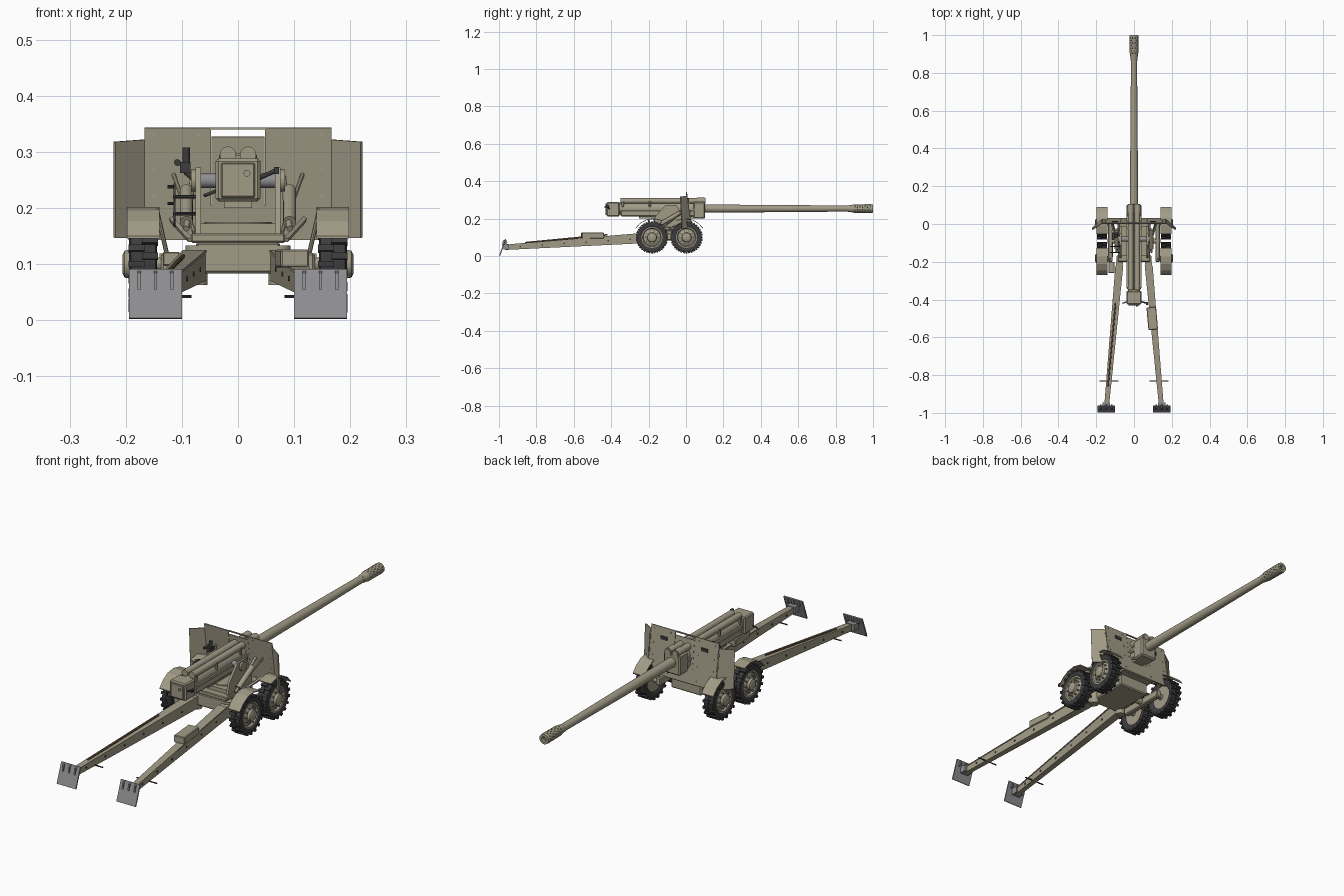
import bpy, bmesh
from math import sin, cos, pi, radians
from mathutils import Vector, Matrix

if "Cube" in bpy.data.objects:
    bpy.data.objects.remove(bpy.data.objects["Cube"])

def mat(name, c):
    m = bpy.data.materials.new(name)
    m.diffuse_color = (*c, 1)
    m.use_nodes = True
    m.node_tree.nodes["Principled BSDF"].inputs["Base Color"].default_value = m.diffuse_color
    return m
TAN = mat("tan_paint", (0.36, 0.33, 0.24))
DARK = mat("rubber_black", (0.045, 0.045, 0.048))
STEEL = mat("steel", (0.27, 0.27, 0.28))
WOOD = mat("wood", (0.2, 0.12, 0.07))

def finish(name, bm, m=TAN, smooth=False):
    bmesh.ops.recalc_face_normals(bm, faces=bm.faces[:])
    me = bpy.data.meshes.new(name)
    bm.to_mesh(me)
    bm.free()
    me.materials.append(m)
    o = bpy.data.objects.new(name, me)
    bpy.context.collection.objects.link(o)
    if smooth:
        bpy.ops.object.select_all(action='DESELECT')
        o.select_set(True)
        bpy.context.view_layer.objects.active = o
        bpy.ops.object.shade_smooth_by_angle(angle=radians(35))
    return o

def add_box(bm, lo, hi, rot=None):
    lo, hi = Vector(lo), Vector(hi)
    M = Matrix.Translation((lo + hi) / 2) @ (rot or Matrix()) @ Matrix.Diagonal((*(hi - lo), 1))
    bmesh.ops.create_cube(bm, size=1, matrix=M)

def box(name, lo, hi, m=TAN, bevel=0, rot=None):
    bm = bmesh.new()
    add_box(bm, lo, hi, rot)
    if bevel:
        bmesh.ops.bevel(bm, geom=bm.edges[:], offset=bevel, segments=1, affect='EDGES')
    return finish(name, bm, m)

def add_rod(bm, a, b, r, n=16):
    a, b = Vector(a), Vector(b)
    M = Matrix.Translation((a + b) / 2) @ (b - a).to_track_quat('Z', 'Y').to_matrix().to_4x4()
    bmesh.ops.create_cone(bm, cap_ends=True, segments=n, radius1=r, radius2=r, depth=(b - a).length, matrix=M)

def rod(name, a, b, r, m=TAN, n=16):
    bm = bmesh.new()
    add_rod(bm, a, b, r, n)
    return finish(name, bm, m, True)

def lathe(name, prof, axis, centre, m=TAN, n=32):
    """Spin a closed (along, radius) profile round the x or y axis."""
    bm = bmesh.new()
    rings = []
    for k in range(n):
        c, s = cos(2 * pi * k / n), sin(2 * pi * k / n)
        rings.append([bm.verts.new(Vector(centre) + Vector((t, r * c, r * s) if axis == 'X' else (r * c, t, r * s)))
                      for t, r in prof])
    for k in range(n):
        A, B = rings[k], rings[(k + 1) % n]
        for i in range(len(prof)):
            j = (i + 1) % len(prof)
            bm.faces.new((A[i], A[j], B[j], B[i]))
    return finish(name, bm, m, True)

def plate(name, pts, thick, m=TAN):
    """Flat 3D polygon thickened about its middle."""
    bm = bmesh.new()
    f = bm.faces.new([bm.verts.new(p) for p in pts])
    f.normal_update()
    nrm = f.normal.copy()
    new = bmesh.ops.extrude_face_region(bm, geom=[f])['geom']
    bmesh.ops.translate(bm, verts=[v for v in new if isinstance(v, bmesh.types.BMVert)], vec=nrm * thick)
    bmesh.ops.translate(bm, verts=bm.verts[:], vec=-nrm * thick / 2)
    return finish(name, bm, m)

def beam(name, a, b, sa, sb, m=TAN):
    """Tapered rectangular beam between two xz sections (w, h)."""
    bm = bmesh.new()
    q = [[bm.verts.new((p[0] + i * s[0] / 2, p[1], p[2] + k * s[1] / 2))
          for i, k in ((-1, -1), (1, -1), (1, 1), (-1, 1))] for p, s in ((a, sa), (b, sb))]
    for ring in q:
        bm.faces.new(ring)
    for i in range(4):
        j = (i + 1) % 4
        bm.faces.new((q[0][i], q[0][j], q[1][j], q[1][i]))
    return finish(name, bm, m)

# --- Barrel and perforated muzzle brake
BZ = 0.254
lathe("barrel", [(-.36, .012), (-.36, .024), (.06, .024), (.1, .0215), (.45, .0195), (.88, .016), (.89, .016), (.89, .012)],
      'Y', (0, 0, BZ))
brake = lathe("muzzle_brake", [(.865, .011), (.865, .017), (.885, .0195), (.9, .0225), (.99, .0235), (1, .022), (1, .011)],
              'Y', (0, 0, BZ), n=40)
bm = bmesh.new()
for i in range(7):
    for k in range(10):
        a = 2 * pi * (k + .5 * (i % 2)) / 10
        d = Vector((cos(a), 0, sin(a)))
        p = Vector((0, .904 + i * .0135, BZ))
        add_rod(bm, p + d * .0098, p + d * .03, .0029, 8)
cutter = finish("brake_hole_cutter", bm)
cutter.hide_render = True
mod = brake.modifiers.new("holes", 'BOOLEAN')
mod.operation, mod.object, mod.solver = 'DIFFERENCE', cutter, 'EXACT'
bpy.context.view_layer.objects.active = brake
bpy.ops.object.modifier_apply(modifier="holes")
bpy.data.objects.remove(cutter)

# --- Breech, cradle and recoil cylinders
box("breech_ring", (-.04, -.425, .212), (.04, -.355, .288), bevel=.005)
box("breech_block", (-.03, -.431, .219), (.03, -.42, .28), bevel=.002)
rod("firing_pin_cap", (.016, -.437, .262), (.016, -.43, .262), .006)
rod("breech_lever", (.035, -.41, .252), (.07, -.42, .268), .004, DARK)
box("breech_lever_grip", (.064, -.428, .261), (.073, -.412, .273), DARK)
rod("breech_catch", (-.06, -.42, .222), (-.035, -.41, .232), .003, DARK)
rod("barrel_jacket", (0, -.36, BZ), (0, .06, BZ), .033, n=32)
box("cradle_trough", (-.036, -.35, .212), (.036, .06, .246), bevel=.006)
box("cradle_front_block", (-.04, .04, .2), (.04, .102, .29), bevel=.006)
box("cradle_under_rail", (-.025, -.25, .2), (.025, .06, .215))
for s, side in ((-1, "left"), (1, "right")):
    rod(side + "_recoil_cylinder", (s * .018, -.35, .295), (s * .018, .105, .295), .0145, n=24)
    rod(side + "_recoil_cap", (s * .018, .06, .295), (s * .018, .1, .295), .017, n=24)
    box(side + "_cradle_rail", (s * .036 - .004, -.34, .243), (s * .036 + .004, .05, .253))
for y in (-.345, -.2, -.03):
    box("cylinder_clamp", (-.034, y, .262), (.034, y + .014, .298), bevel=.004)

# --- Carriage body
box("carriage_body", (-.075, -.2, .083), (.075, .0, .14), bevel=.005)
box("carriage_deck", (-.084, -.2, .138), (.084, .03, .155), bevel=.003)
rod("turntable", (0, -.09, .15), (0, -.09, .175), .06, n=32)
box("saddle_base", (-.074, -.17, .155), (.074, -.01, .172))
rod("trunnion_shaft", (-.066, -.08, .249), (.066, -.08, .249), .0135, STEEL)

# --- Shield (leans back, open in the middle)
sy = lambda z: .03 - (z - .143) * .14
P = lambda x, z: (x, sy(z), z)
plate("shield", [P(*p) for p in ((-.167, .143), (.167, .143), (.167, .343), (.048, .343), (.048, .205),
                                 (-.048, .205), (-.048, .343), (-.167, .343))], .005)
plate("shield_centre_flap", [P(*p) for p in ((-.047, .205), (.047, .205), (.047, .327), (-.047, .327))], .004)
box("shield_top_strap", (-.05, -.001, .3395), (.05, .006, .3435))

for s, side in ((-1, "left"), (1, "right")):
    # shield wing, hinges, vision port and brace
    plate(side + "_shield_wing", [(s * .167, sy(.147), .147), (s * .22, -.022, .147), (s * .22, -.03, .318),
                                  (s * .167, sy(.322), .322)], .005)
    for z in (.18, .235, .29):
        rod(side + "_wing_hinge", (s * .168, sy(z - .01) + .003, z - .01), (s * .168, sy(z + .01) + .003, z + .01), .004, n=8)
    box(side + "_vision_port", (s * .1 - .016, sy(.3), .293), (s * .1 + .016, sy(.3) + .007, .307), DARK)
    for x in (.07, .15):
        for z in (.16, .22, .27, .33):
            rod(side + "_shield_rivet", (s * x, sy(z) - .004, z), (s * x, sy(z) + .005, z), .0028, n=6)
    rod(side + "_shield_brace", (s * .078, -.12, .157), (s * .115, sy(.26), .26), .004, n=8)
    plate(side + "_gusset", [(s * .08, -.1, .143), (s * .09, -.1, .143), (s * .122, .0, .178), (s * .116, .0, .182)], .008)

    # saddle cheek and spring equilibrator
    plate(side + "_saddle_cheek", [(s * .071, y, z) for y, z in ((-.18, .155), (-.01, .155), (-.015, .21), (-.05, .272),
                                                                 (-.11, .272), (-.165, .21))], .01)
    rod(side + "_trunnion_cap", (s * .07, -.08, .249), (s * .084, -.08, .249), .02, n=20)
    rod(side + "_equilibrator", (s * .092, -.13, .175), (s * .092, -.03, .232), .0115, n=20)
    rod(side + "_equilibrator_rod", (s * .092, -.15, .163), (s * .08, .01, .255), .0055, n=12)

    # trail, spade and trail fittings
    t0, t1 = Vector((s * .074, -.18, .098)), Vector((s * .145, -.965, .046))
    T = lambda f: t0.lerp(t1, f)
    beam(side + "_trail", t0, t1, (.036, .054), (.021, .026))
    beam(side + "_trail_cap", T(.05) + Vector((0, 0, .027)), T(.97) + Vector((0, 0, .014)), (.042, .005), (.026, .004))
    rod(side + "_trail_pivot", T(0) - Vector((0, 0, .035)), T(0) + Vector((0, 0, .035)), .02, n=20)
    h = T(.83)
    rod(side + "_lifting_handle", (h.x - .05, h.y, .042), (h.x + .05, h.y, .042), .0028, DARK, 8)
    for f in (.15, .3, .45, .6, .75, .9):
        p, w = T(f), .02 - f * .007
        rod(side + "_trail_bolt", p - Vector((w, 0, 0)), p + Vector((w, 0, 0)), .0045, DARK, 8)
    plate(side + "_spade", [(s * x, y, z) for x, y, z in ((.1, -.996, .003), (.194, -.996, .003), (.194, -.964, .09), (.1, -.964, .09))], .006, STEEL)
    for x in (.118, .147, .176):
        plate(side + "_spade_rib", [(s * x, y, z) for y, z in ((-.985, .055), (-.978, .084), (-.962, .09), (-.955, .07))], .006, STEEL)
    box(side + "_spade_bracket", (s * .146 - .02, -.975, .035), (s * .146 + .02, -.945, .064), STEEL)

    # bogie beam and axles
    box(side + "_bogie_beam", (s * .125 - .012, -.2, .085), (s * .125 + .012, .02, .12), bevel=.004)
    rod(side + "_bogie_pivot", (s * .06, -.09, .105), (s * .14, -.09, .105), .014)

    for yc, end in ((-.182, "rear"), (.003, "front")):
        tag = side + "_" + end
        X, c = s * .169, Vector((s * .169, yc, .1))
        rod(tag + "_axle", (s * .12, yc, .1), (X, yc, .1), .012)
        # tyre with staggered tread lugs
        lathe(tag + "_tyre", [(-.017, .053), (-.023, .06), (-.025, .072), (-.022, .08), (.022, .08), (.025, .072), (.023, .06), (.017, .053)],
              'X', c, DARK, 40)
        bm = bmesh.new()
        for k in range(36):
            R = Matrix.Rotation(2 * pi * k / 36, 4, 'X')
            u = c + R @ Vector((.012 * (-1) ** k, 0, .08))
            e = Vector((.0145, .0055, .006))
            add_box(bm, u - e, u + e, R)
        finish(tag + "_tread", bm, DARK)
        # rim, hub and wheel nuts
        lathe(tag + "_rim", [(s * t, r) for t, r in ((-.017, .0), (-.017, .054), (.021, .056), (.021, .05), (.012, .046), (.019, .032),
                                                     (.022, .026), (.033, .024), (.037, .016), (.037, .0))], 'X', c)
        bm = bmesh.new()
        for k in range(10):
            a = 2 * pi * k / 10
            p = c + Vector((s * .014, .035 * cos(a), .035 * sin(a)))
            add_rod(bm, p, p + Vector((s * .011, 0, 0)), .004, 6)
        finish(tag + "_wheel_nuts", bm, STEEL)
        # mudguard: outward quarter arc
        d = 1 if end == "front" else -1
        arc = [(-.055, .192), (-.01, .202), (.03, .196), (.063, .177), (.088, .15)]
        bm = bmesh.new()
        rows = [[bm.verts.new((s * x, yc + d * y, z + e)) for x, e in ((.14, 0), (.198, 0), (.198, -.004), (.14, -.004))] for y, z in arc]
        for A, B in zip(rows, rows[1:]):
            for i in range(4):
                bm.faces.new((A[i], A[(i + 1) % 4], B[(i + 1) % 4], B[i]))
        bm.faces.new(rows[0])
        bm.faces.new(rows[-1])
        finish(tag + "_mudguard", bm)
        rod(tag + "_mudguard_stay", (s * .125, yc, .11), (s * .145, yc + d * .02, .198), .004, n=8)

# --- Trail stowage
box("tool_box", (.071, -.56, .094), (.122, -.44, .126), bevel=.003, rot=Matrix.Rotation(radians(5), 4, 'Z'))
rod("ramming_pole", (-.098, -.42, .114), (-.138, -.86, .072), .004, WOOD, 8)
box("stowage_box", (-.134, -.26, .097), (-.104, -.2, .122), bevel=.002)

# --- Gunner's sight and handwheels on the left
box("sight_body", (-.103, -.075, .262), (-.085, -.045, .282), DARK)
rod("sight_tube", (-.092, -.06, .262), (-.092, -.06, .308), .0065, DARK)
rod("sight_eyepiece", (-.108, -.085, .281), (-.108, -.045, .281), .006, DARK)
rod("sight_mount", (-.07, -.06, .245), (-.094, -.06, .265), .005, DARK)
for y, z in ((-.12, .22), (-.15, .19)):
    lathe("handwheel", [(-.002, .02), (-.002, .024), (.002, .024), (.002, .02)], 'X', (-.113, y, z), DARK, 20)
    rod("handwheel_shaft", (-.075, y, z), (-.116, y, z), .003, DARK, 8)
    rod("handwheel_spoke", (-.113, y, z - .022), (-.113, y, z + .022), .002, DARK, 6)
    rod("handwheel_grip", (-.126, y, z + .018), (-.113, y, z + .018), .003, DARK, 8)
